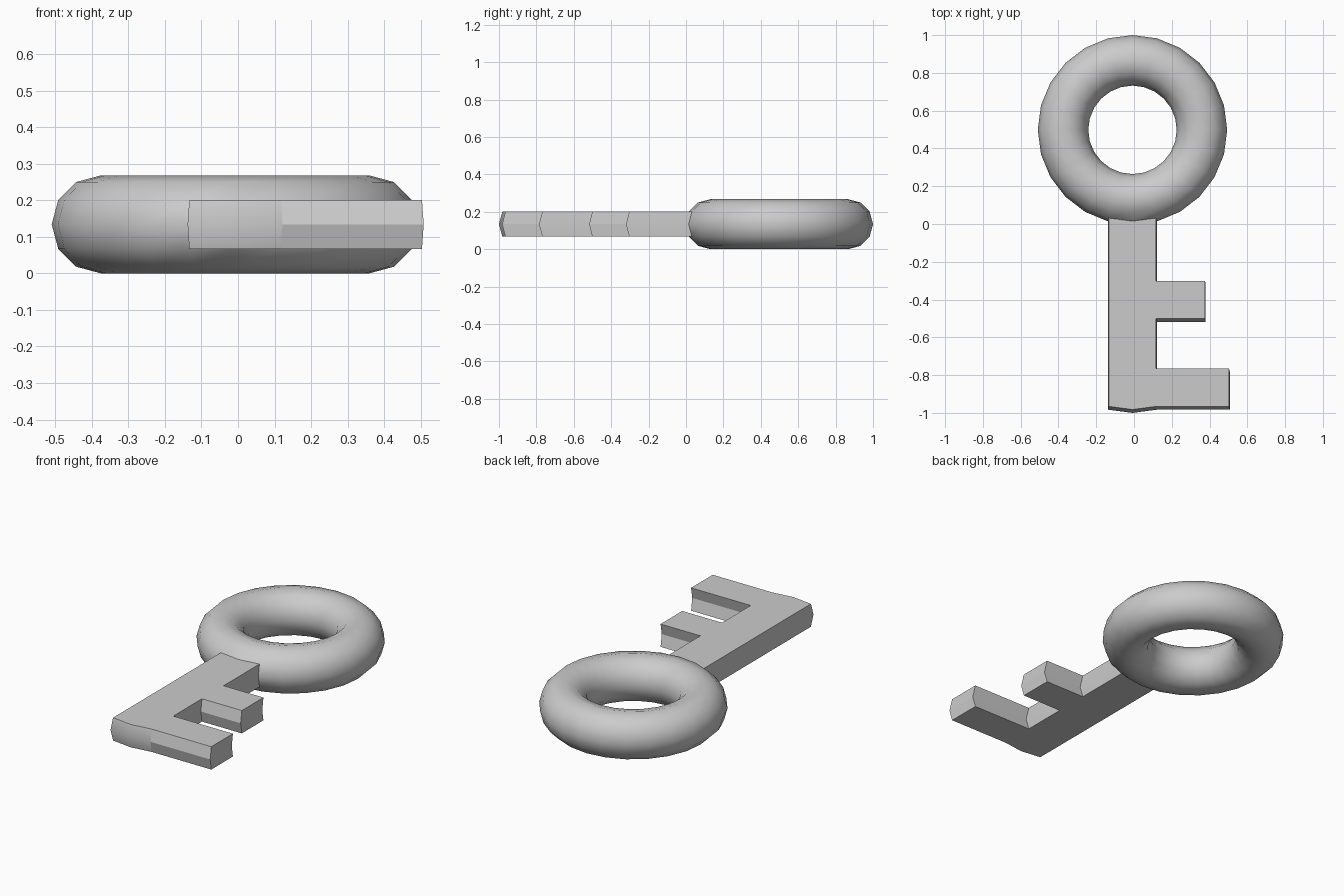
import bpy, bmesh, math
from mathutils import Vector

if "Cube" in bpy.data.objects:
    bpy.data.objects.remove(bpy.data.objects["Cube"])

CX, CY, CZ = -0.008, 0.4985, 0.134
MAJOR, MINOR = 0.3678, 0.1337
SEG, RING = 24, 12

bm = bmesh.new()

# Ring-shaped bow
rows = []
for i in range(SEG):
    a = 2 * math.pi * i / SEG
    row = []
    for j in range(RING):
        b = 2 * math.pi * j / RING
        r = MAJOR + MINOR * math.cos(b)
        row.append(bm.verts.new((CX + r * math.cos(a), CY + r * math.sin(a),
                                 CZ + MINOR * math.sin(b))))
    rows.append(row)
grid = {}
for i in range(SEG):
    for j in range(RING):
        k, m = (i + 1) % SEG, (j + 1) % RING
        grid[i, j] = bm.faces.new((rows[i][j], rows[k][j], rows[k][m], rows[i][m]))


def pull(faces, offset):
    """Extrude a patch of faces and return the moved patch."""
    new = bmesh.ops.extrude_face_region(bm, geom=faces)["geom"]
    old = [f for f in faces if f.is_valid]
    if old:
        bmesh.ops.delete(bm, geom=old, context='FACES')
    bmesh.ops.translate(bm, vec=Vector(offset),
                        verts=[v for v in new if isinstance(v, bmesh.types.BMVert)])
    return [f for f in new if isinstance(f, bmesh.types.BMFace)]


# Shaft, pulled from the front of the ring in steps
tip = [grid[i, j] for i in (17, 18) for j in (0, RING - 1)]
for step in (0.332, 0.2, 0.265, 0.2):
    tip = pull(tip, (0, -step, 0))

# Two teeth, pulled from the right side of the shaft
bm.normal_update()
for y, length in ((-0.41, 0.258), (-0.875, 0.386)):
    side = [f for f in bm.faces
            if abs(f.calc_center_median().y - y) < 0.06
            and f.calc_center_median().x > 0.1 and abs(f.normal.x) > 0.9]
    pull(side, (length, 0, 0))

# Smooth ring and shaft end, flat teeth
bmesh.ops.recalc_face_normals(bm, faces=bm.faces[:])
for f in bm.faces:
    c = f.calc_center_median()
    f.smooth = not (c.y < 0 and c.x > 0.13)
for e in bm.edges:
    e.smooth = e.calc_face_angle(0) < math.radians(32)

mesh = bpy.data.meshes.new("key")
bm.to_mesh(mesh)
bm.free()
key = bpy.data.objects.new("key", mesh)
bpy.context.collection.objects.link(key)
